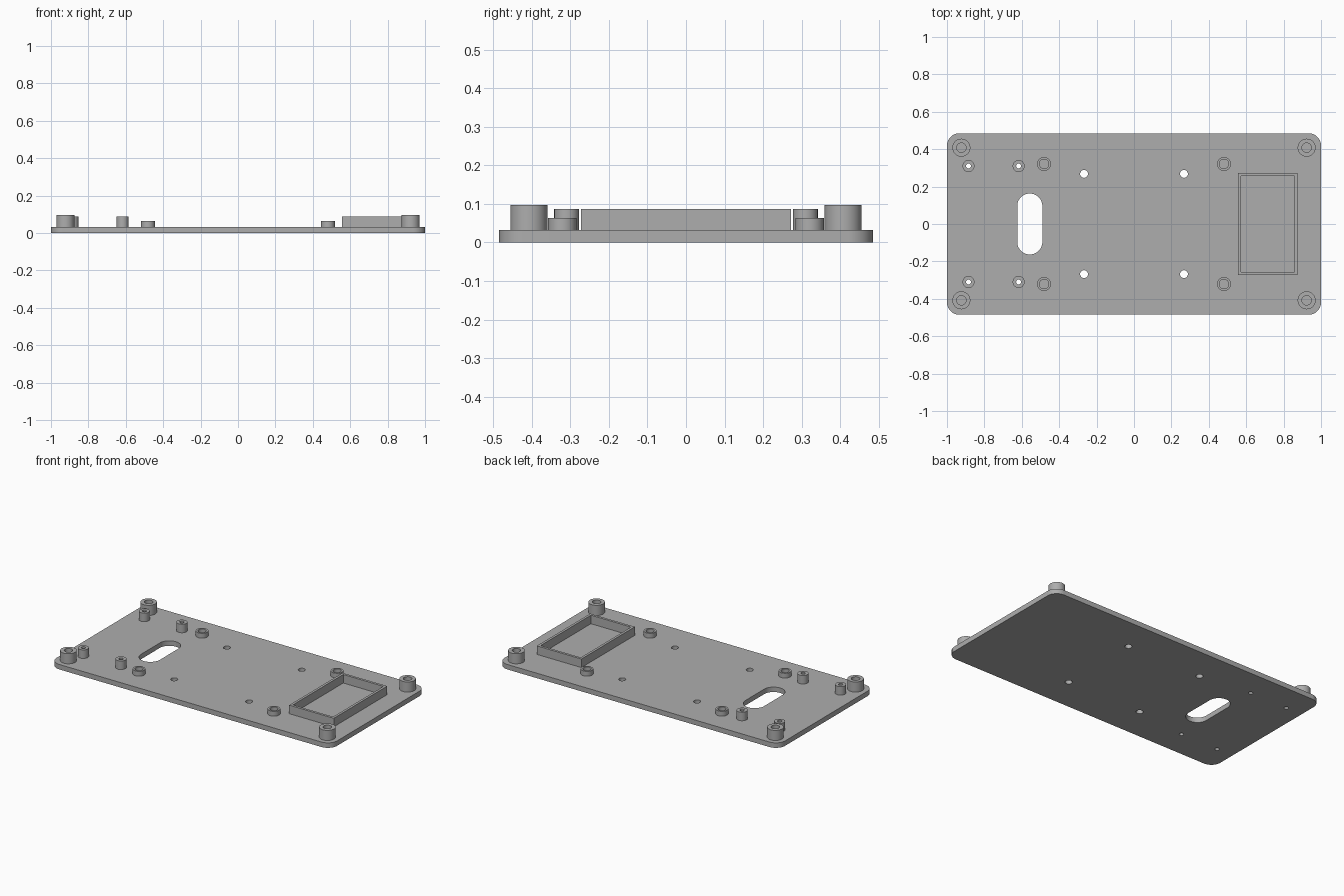
import bpy, bmesh
from math import sin, cos, pi, radians

cube = bpy.data.objects.get("Cube")
if cube:
    bpy.data.objects.remove(cube, do_unlink=True)

GREY = (0.42, 0.42, 0.42, 1)
grey = bpy.data.materials.new("grey_plastic")
grey.use_nodes = True
grey.diffuse_color = GREY
grey.node_tree.nodes["Principled BSDF"].inputs["Base Color"].default_value = GREY

PLATE_TOP = 0.032


def rounded_rect(x, y, hx, hy, r, steps=12):
    """Outline of a rounded rectangle; hx = hy = r gives a circle."""
    points = []
    for quarter, (sx, sy) in enumerate([(1, 1), (-1, 1), (-1, -1), (1, -1)]):
        for i in range(steps + 1):
            a = (quarter + i / steps) * pi / 2
            points.append((x + sx * (hx - r) + r * cos(a),
                           y + sy * (hy - r) + r * sin(a)))
    return points


def circle(x, y, r):
    return rounded_rect(x, y, r, r, r)


def rect(x, y, hx, hy):
    return [(x + hx, y + hy), (x - hx, y + hy), (x - hx, y - hy), (x + hx, y - hy)]


def extrude_profile(name, loops, z0, z1):
    """Solid from an outer loop with hole loops, spanning z0 to z1."""
    curve = bpy.data.curves.new(name + "_profile", 'CURVE')
    curve.dimensions = '2D'
    curve.fill_mode = 'BOTH'
    curve.extrude = (z1 - z0) / 2
    for loop in loops:
        # Drop repeated points where arcs meet
        pts = [p for i, p in enumerate(loop)
               if abs(p[0] - loop[i - 1][0]) + abs(p[1] - loop[i - 1][1]) > 1e-5]
        spline = curve.splines.new('POLY')
        spline.points.add(len(pts) - 1)
        for point, (x, y) in zip(spline.points, pts):
            point.co = (x, y, 0, 1)
        spline.use_cyclic_u = True
    source = bpy.data.objects.new(name + "_source", curve)
    bpy.context.collection.objects.link(source)
    graph = bpy.context.evaluated_depsgraph_get()
    mesh = bpy.data.meshes.new_from_object(source.evaluated_get(graph))
    bpy.data.objects.remove(source, do_unlink=True)
    bpy.data.curves.remove(curve)

    # Weld caps to walls and make the normals face outward
    bm = bmesh.new()
    bm.from_mesh(mesh)
    bmesh.ops.remove_doubles(bm, verts=bm.verts, dist=1e-5)
    bmesh.ops.translate(bm, verts=bm.verts, vec=(0, 0, (z0 + z1) / 2))
    bmesh.ops.recalc_face_normals(bm, faces=bm.faces)
    bm.to_mesh(mesh)
    bm.free()
    mesh.name = name
    mesh.materials.clear()
    mesh.materials.append(grey)
    obj = bpy.data.objects.new(name, mesh)
    bpy.context.collection.objects.link(obj)
    bpy.ops.object.select_all(action='DESELECT')
    obj.select_set(True)
    bpy.context.view_layer.objects.active = obj
    bpy.ops.object.shade_smooth_by_angle(angle=radians(30))
    return obj


def mirrored(xs, y):
    return [(x, side * y) for x in xs for side in (-1, 1)]


# Positions of the posts and holes
corner_spots = mirrored((-0.923, 0.923), 0.408)
pin_spots = mirrored((-0.885, -0.617), 0.31)
low_spots = mirrored((-0.481, 0.481), 0.321)
screw_spots = mirrored((-0.267, 0.267), 0.268)
PIN_HOLE = 0.013

# Base plate with slot, screw holes and pin holes
plate_loops = [rounded_rect(0, 0, 1, 0.485, 0.066),
               rounded_rect(-0.557, 0, 0.067, 0.163, 0.067)]
plate_loops += [circle(x, y, 0.021) for x, y in screw_spots]
plate_loops += [circle(x, y, PIN_HOLE) for x, y in pin_spots]
extrude_profile("base_plate", plate_loops, 0, PLATE_TOP)

# Hollow standoffs: name, spots, outer radius, bore radius, top height
for name, spots, outer, bore, top in (
        ("corner_post", corner_spots, 0.048, 0.025, 0.097),
        ("pin_post", pin_spots, 0.032, PIN_HOLE, 0.087),
        ("low_standoff", low_spots, 0.037, 0.025, 0.063)):
    for x, y in spots:
        side = ("front" if y < 0 else "back")
        extrude_profile(f"{name}_{side}", [circle(x, y, outer), circle(x, y, bore)],
                        PLATE_TOP, top)

# Rectangular holder frame
extrude_profile("holder_frame",
                [rect(0.714, 0, 0.159, 0.272), rect(0.714, 0, 0.143, 0.256)],
                PLATE_TOP, 0.087)
